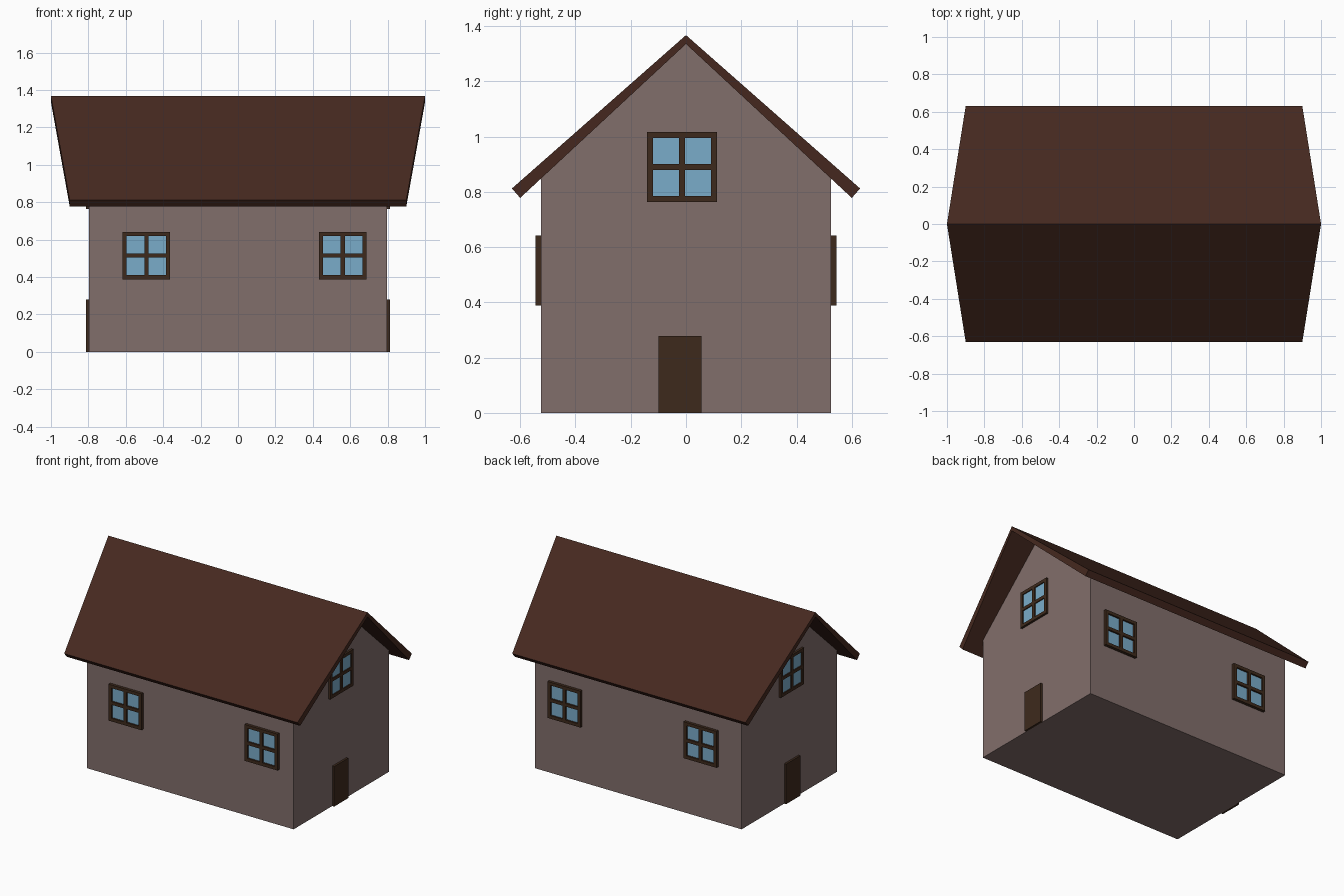
import bpy, bmesh, math
from mathutils import Matrix, Vector

if "Cube" in bpy.data.objects:
    bpy.data.objects.remove(bpy.data.objects["Cube"])

WX, WY = 0.797, 0.525          # half length and half width of the walls
RIDGE_IN, RIDGE_OUT = 1.335, 1.367


def material(name, rgb):
    m = bpy.data.materials.new(name)
    m.diffuse_color = (*rgb, 1)
    m.use_nodes = True
    m.node_tree.nodes["Principled BSDF"].inputs["Base Color"].default_value = m.diffuse_color
    return m


WALL = material("wall_plaster", (0.222, 0.156, 0.147))
ROOF = material("roof_brown", (0.061, 0.022, 0.014))
WOOD = material("dark_wood", (0.048, 0.023, 0.012))
GLASS = material("window_glass", (0.195, 0.413, 0.591))


def finish(bm, name, mat, matrix=Matrix()):
    bmesh.ops.recalc_face_normals(bm, faces=bm.faces)
    me = bpy.data.meshes.new(name)
    bm.to_mesh(me)
    bm.free()
    me.materials.append(mat)
    ob = bpy.data.objects.new(name, me)
    ob.matrix_world = matrix
    bpy.context.collection.objects.link(ob)
    return ob


def loft(name, profile, half_lengths, mat):
    """Bridge a (y, z) profile from -x to +x, with a half length per point."""
    bm = bmesh.new()
    a, b = ([bm.verts.new((s * h, y, z)) for (y, z), h in zip(profile, half_lengths)]
            for s in (-1, 1))
    bm.faces.new(a)
    bm.faces.new(b)
    n = len(profile)
    for i in range(n):
        j = (i + 1) % n
        bm.faces.new((a[i], a[j], b[j], b[i]))
    return finish(bm, name, mat)


def box(name, size, centre, mat, matrix=Matrix()):
    bm = bmesh.new()
    bmesh.ops.create_cube(bm, size=1)
    bmesh.ops.scale(bm, vec=size, verts=bm.verts)
    bmesh.ops.translate(bm, vec=centre, verts=bm.verts)
    return finish(bm, name, mat, matrix)


def window(name, location, angle, depth):
    """Four-pane window facing -y before it is turned onto its wall."""
    h, t = 0.127, 0.022
    matrix = Matrix.Translation(location) @ Matrix.Rotation(math.radians(angle), 4, 'Z')
    cuts = [-h, -h + t, -t / 2, t / 2, h - t, h]
    bm = bmesh.new()
    v = [[bm.verts.new((x, 0, z)) for z in cuts] for x in cuts]
    for i in range(5):
        for j in range(5):
            if not (i in (1, 3) and j in (1, 3)):
                bm.faces.new((v[i][j], v[i + 1][j], v[i + 1][j + 1], v[i][j + 1]))
    ext = bmesh.ops.extrude_face_region(bm, geom=bm.faces[:], use_keep_orig=True)
    moved = [g for g in ext["geom"] if isinstance(g, bmesh.types.BMVert)]
    bmesh.ops.translate(bm, vec=(0, -depth, 0), verts=moved)
    finish(bm, name + "_frame", WOOD, matrix)
    # panes set back inside the frame
    pane = h - t * 1.5
    for i, sx in enumerate((-1, 1)):
        for j, sz in enumerate((-1, 1)):
            c = (t / 2 + pane / 2)
            box(f"{name}_pane_{i}{j}", (pane, 0.008, pane),
                (sx * c, -0.004, sz * c), GLASS, matrix)


# walls with gables
loft("house_walls",
     [(-WY, 0), (WY, 0), (WY, 0.848), (0, RIDGE_IN), (-WY, 0.848)], [WX] * 5, WALL)

# roof: ridge is longer than the eaves
loft("roof",
     [(-0.63, 0.812), (0, RIDGE_OUT), (0.63, 0.812),
      (0.60, 0.778), (0, RIDGE_IN), (-0.60, 0.778)],
     [0.9, 1.0, 0.9, 0.9, 1.0, 0.9], ROOF)

# long-side windows
for side, s, angle in (("front", -1, 0), ("back", 1, 180)):
    for i, x in enumerate((-0.49, 0.56)):
        window(f"{side}_window_{i}", Vector((x, s * WY, 0.515)), angle, 0.02)

# gable windows and doors
for side, s, angle in (("left", -1, -90), ("right", 1, 90)):
    window(f"{side}_gable_window", Vector((s * WX, -0.015, 0.89)), angle, 0.015)
    box(f"{side}_door", (0.015, 0.155, 0.279),
        (s * (WX + 0.0075), -0.022, 0.1395), WOOD)
